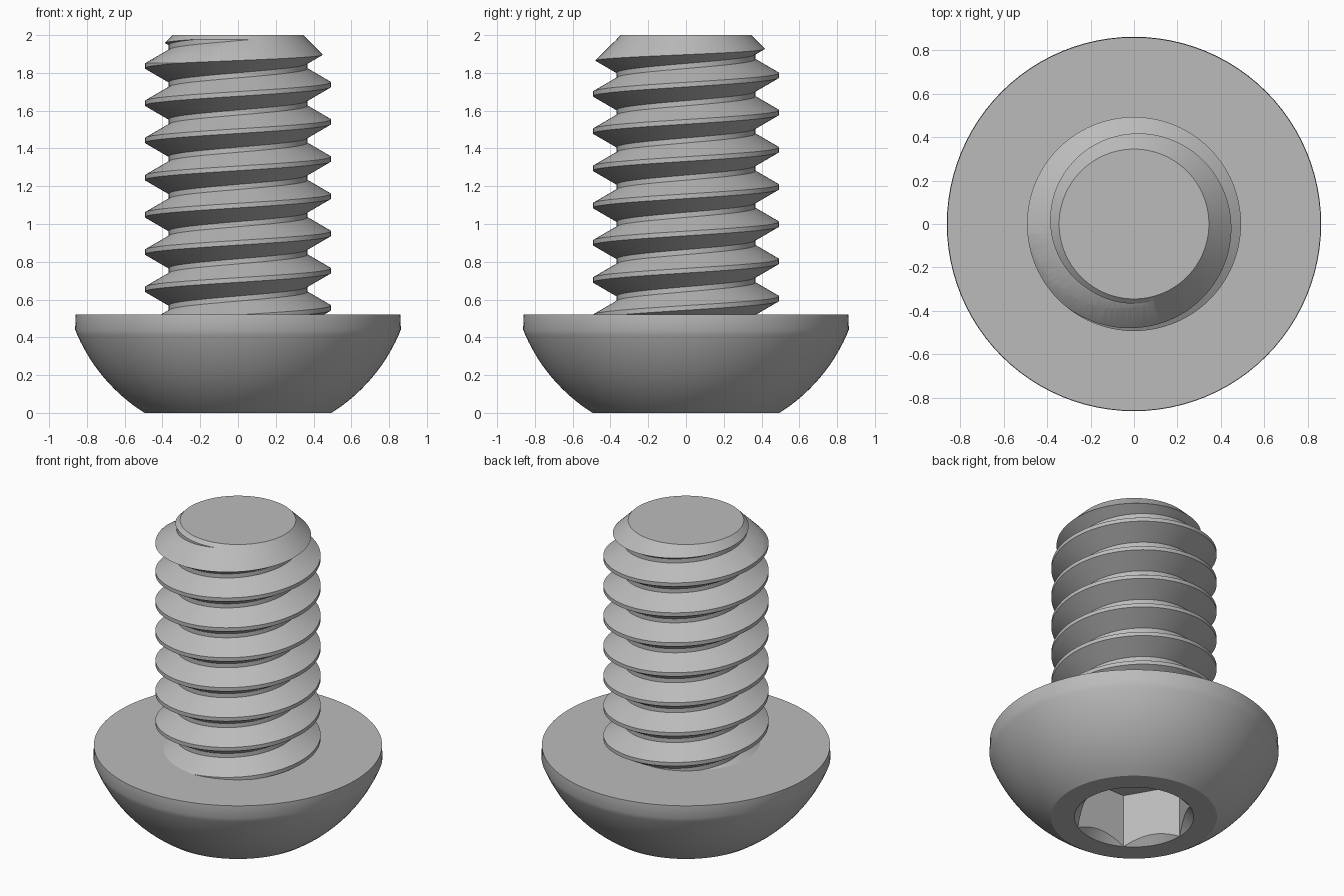
import bpy, bmesh, math

if "Cube" in bpy.data.objects:
    bpy.data.objects.remove(bpy.data.objects["Cube"])

SEG = 96
PITCH, MAJOR, MINOR = 0.197, 0.493, 0.367
HEAD_R, HEAD_H, RIM_Z = 0.86, 0.52, 0.44
TIP_R, SOCKET_R, SOCKET_DEPTH = 0.345, 0.356, 0.35

steel = bpy.data.materials.new("steel_grey")
steel.use_nodes = True
grey = (0.5, 0.5, 0.5, 1)
steel.diffuse_color = grey
steel.node_tree.nodes["Principled BSDF"].inputs["Base Color"].default_value = grey


def finish(name, bm):
    bmesh.ops.recalc_face_normals(bm, faces=bm.faces)
    mesh = bpy.data.meshes.new(name)
    bm.to_mesh(mesh)
    bm.free()
    mesh.materials.append(steel)
    obj = bpy.data.objects.new(name, mesh)
    bpy.context.collection.objects.link(obj)
    return obj


def lathe(name, profile, sides=SEG):
    """Closed solid from (radius, z) rings, capped at both ends."""
    bm = bmesh.new()
    rings = [[bm.verts.new((r * math.cos(math.tau * i / sides),
                            r * math.sin(math.tau * i / sides), z))
              for i in range(sides)] for r, z in profile]
    for a, b in zip(rings, rings[1:]):
        for i in range(sides):
            j = (i + 1) % sides
            bm.faces.new((a[i], a[j], b[j], b[i]))
    bm.faces.new(rings[0])
    bm.faces.new(rings[-1])
    return finish(name, bm)


def cut(obj, cutter, operation):
    mod = obj.modifiers.new("cut", 'BOOLEAN')
    mod.operation, mod.solver, mod.object = operation, 'EXACT', cutter
    bpy.ops.object.select_all(action='DESELECT')
    bpy.context.view_layer.objects.active = obj
    obj.select_set(True)
    bpy.ops.object.modifier_apply(modifier=mod.name)
    bpy.data.objects.remove(cutter)


def smooth(obj):
    bpy.ops.object.select_all(action='DESELECT')
    bpy.context.view_layer.objects.active = obj
    obj.select_set(True)
    bpy.ops.object.shade_smooth_by_angle(angle=math.radians(30))


def helix_solid(name, start_z, turns):
    """Threaded rod: a four-point tooth profile swept along a helix."""
    flat = PITCH / 8
    flank = (MAJOR - MINOR) * math.tan(math.radians(30))
    tooth = [(MAJOR, -flat / 2), (MAJOR, flat / 2),
             (MINOR, flat / 2 + flank), (MINOR, PITCH - flat / 2 - flank)]
    bm = bmesh.new()
    steps = SEG * turns
    rows = []
    for s in range(steps + SEG + 1):
        a = math.tau * s / SEG
        z = start_z + PITCH * s / SEG
        profile = tooth if s <= steps else tooth[:1]
        rows.append([bm.verts.new((r * math.cos(a), r * math.sin(a), z + dz))
                     for r, dz in profile])
    # each tooth ends on the first point one turn later
    strips = [rows[s] + [rows[s + SEG][0]] for s in range(steps + 1)]
    for a, b in zip(strips, strips[1:]):
        for p in range(4):
            bm.faces.new((a[p], b[p], b[p + 1], a[p + 1]))
    # fan caps
    low = [rows[s][0] for s in range(SEG + 1)] + strips[0][3:0:-1]
    high = [rows[steps + s][0] for s in range(SEG + 1)] + strips[-1][3:0:-1]
    for loop in (low, high):
        z = sum(v.co.z for v in loop) / len(loop)
        hub = bm.verts.new((0, 0, z))
        for v, w in zip(loop, loop[1:] + loop[:1]):
            bm.faces.new((hub, v, w))
    return finish(name, bm)


# Domed head: spherical side, short straight rim, flat bearing face
centre_z, ball_r = 0.786, 0.929
dome = [(math.sqrt(ball_r ** 2 - (z - centre_z) ** 2), z)
        for z in (RIM_Z * i / 14 for i in range(15))]
head = lathe("head", dome + [(HEAD_R, HEAD_H)])

# Hexagonal socket with a countersunk mouth
cut(head, lathe("socket_cutter", [(SOCKET_R, -0.1), (SOCKET_R, SOCKET_DEPTH)], 6),
    'DIFFERENCE')
cut(head, lathe("mouth_cutter", [(SOCKET_R + 0.05, -0.05), (SOCKET_R - 0.1, 0.1)]),
    'DIFFERENCE')
smooth(head)

# Threaded shank, trimmed to length with a chamfered tip
shank = helix_solid("threaded_shank", 1.147 - 5 * PITCH, 11)
trim = lathe("tip_trim", [(0.6, HEAD_H - 0.03), (0.6, 2 - (0.6 - TIP_R)), (TIP_R, 2)])
cut(shank, trim, 'INTERSECT')
smooth(shank)
